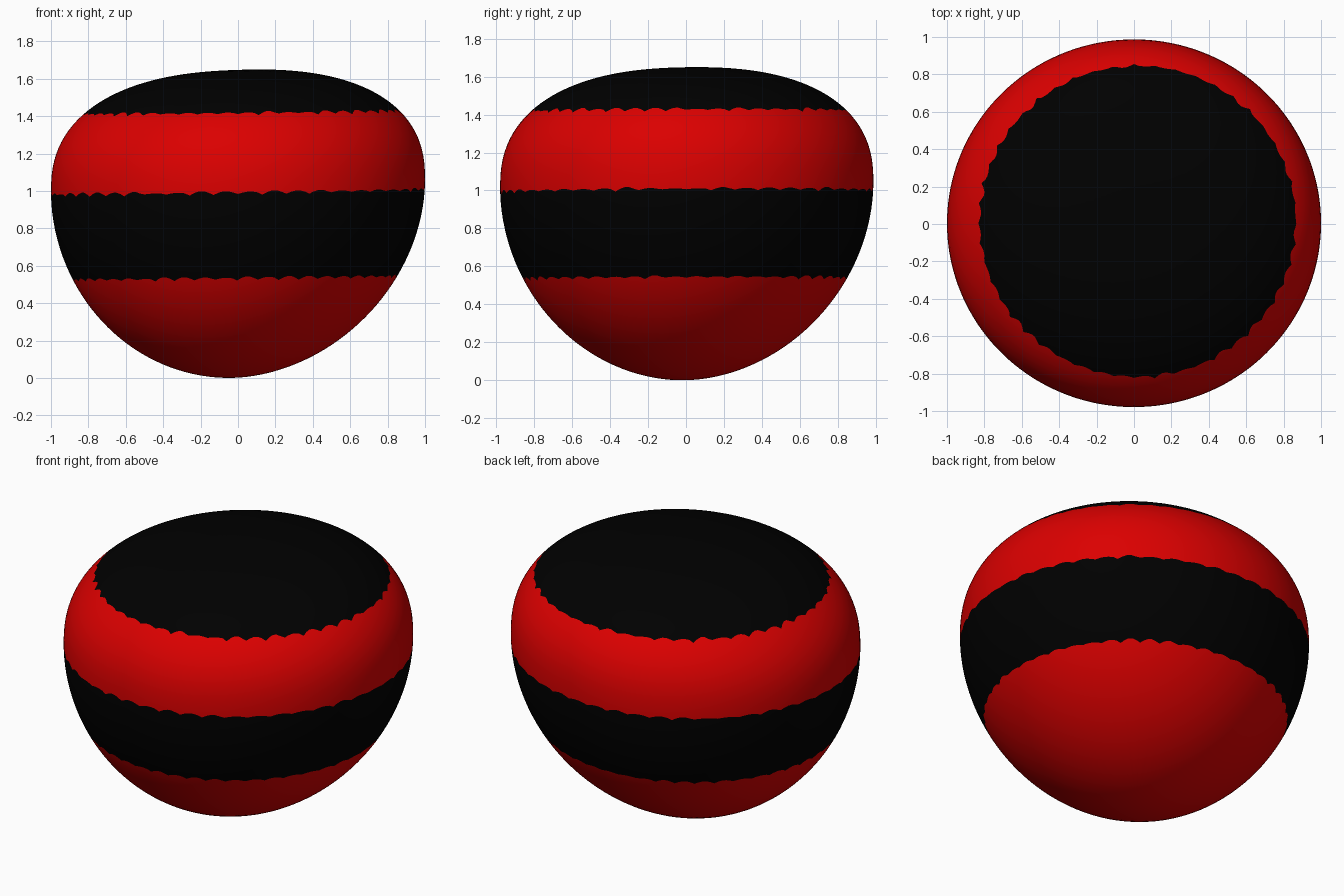
import bpy, bmesh, math, random

if "Cube" in bpy.data.objects:
    bpy.data.objects.remove(bpy.data.objects["Cube"])

random.seed(4)
SEGS = 240                      # segments around
LOBE = 5                        # segments per scallop
MID, TOP, BOTTOM = 1.03, 0.617, 1.029   # widest height, rise above, drop below
N_TOP, N_BOTTOM = 2.4, 1.94     # roundness of the upper and lower halves
EDGES = [0.535, 0.995, 1.418]   # heights of the stripe borders
ROWS = [24, 10, 12, 20]         # rows in each colour zone


def material(name, rgb):
    m = bpy.data.materials.new(name)
    m.diffuse_color = (*rgb, 1.0)
    m.use_nodes = True
    m.node_tree.nodes["Principled BSDF"].inputs["Base Color"].default_value = m.diffuse_color
    return m


def profile(phi):
    """Radius and height on the rounded outline, phi from -90 to 90 degrees."""
    n, h = (N_TOP, TOP) if phi > 0 else (N_BOTTOM, BOTTOM)
    s, c = abs(math.sin(phi)), max(0.0, math.cos(phi))
    return c ** (2 / n), MID + math.copysign(h * s ** (2 / n), phi)


def phi_at(z):
    """Outline parameter for a given height."""
    n, h = (N_TOP, TOP) if z > MID else (N_BOTTOM, BOTTOM)
    return math.copysign(math.asin((abs(z - MID) / h) ** (n / 2)), z - MID)


# Ragged stripe borders: uneven scallops, nearly level despite the lean
def ragged_border(z):
    lobes = [random.uniform(0.004, 0.024) for _ in range(SEGS // LOBE)]
    border = []
    for i in range(SEGS):
        a = 2 * math.pi * i / SEGS
        level = z - 0.018 * math.cos(a) - 0.010 * math.sin(a)
        wave = math.sin(math.pi * (i % LOBE) / LOBE) - 0.5
        border.append(phi_at(level + lobes[i // LOBE] * wave))
    return border


borders = [[-math.pi / 2] * SEGS] + [ragged_border(z) for z in EDGES] + [[math.pi / 2] * SEGS]

bm = bmesh.new()


def place(phi, angle):
    r, z = profile(phi)
    x, y = r * math.cos(angle), 0.983 * r * math.sin(angle)
    z += 0.032 * x + 0.015 * y                   # slight lean
    drop = max(0.0, (MID - z) / BOTTOM) ** 2     # underside drifts off centre
    return bm.verts.new((x - 0.025 * drop, y + 0.004 - 0.012 * drop, z))


# Rings of the body, each with the zone it starts
rings, zones = [], []
for zone, count in enumerate(ROWS):
    low, high = borders[zone], borders[zone + 1]
    for k in range(count):
        if zone == 0 and k == 0:
            continue
        t = k / count
        rings.append([place(low[i] + (high[i] - low[i]) * t, 2 * math.pi * i / SEGS)
                      for i in range(SEGS)])
        zones.append(zone)

# Skin between rings, alternating red and black zones
for a, b, zone in zip(rings, rings[1:], zones):
    for i in range(SEGS):
        j = (i + 1) % SEGS
        bm.faces.new((a[i], a[j], b[j], b[i])).material_index = zone % 2

# Close both poles
south, north = place(-math.pi / 2, 0), place(math.pi / 2, 0)
for i in range(SEGS):
    j = (i + 1) % SEGS
    bm.faces.new((south, rings[0][j], rings[0][i])).material_index = 0
    bm.faces.new((north, rings[-1][i], rings[-1][j])).material_index = 1

for f in bm.faces:
    f.smooth = True
mesh = bpy.data.meshes.new("striped_body")
bm.to_mesh(mesh)
bm.free()
mesh.materials.append(material("red", (0.71, 0.0, 0.0)))
mesh.materials.append(material("black", (0.0, 0.0, 0.0)))
body = bpy.data.objects.new("striped_body", mesh)
bpy.context.collection.objects.link(body)
